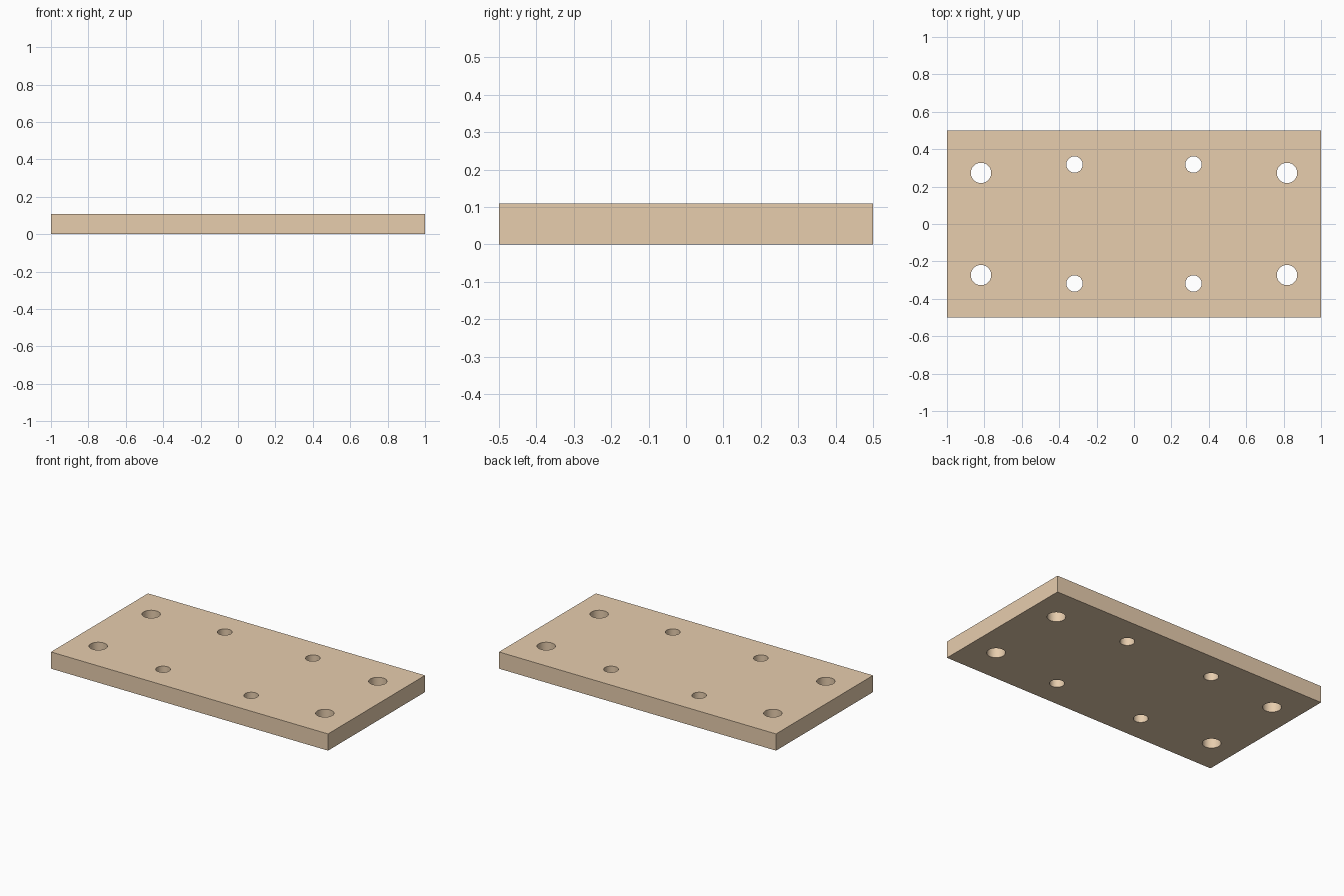
import bpy, bmesh
from math import radians
from mathutils import Matrix

if "Cube" in bpy.data.objects:
    bpy.data.objects.remove(bpy.data.objects["Cube"])

LENGTH, WIDTH, THICK = 2.0, 1.0, 0.109
# x offset, y offset, radius of each mirrored set of four holes
HOLE_SETS = [(0.818, 0.273, 0.0545), (0.318, 0.318, 0.0435)]


def mesh_object(name, bm):
    mesh = bpy.data.meshes.new(name)
    bm.to_mesh(mesh)
    bm.free()
    obj = bpy.data.objects.new(name, mesh)
    bpy.context.collection.objects.link(obj)
    return obj


# Flat rectangular plate
bm = bmesh.new()
bmesh.ops.create_cube(bm, size=1, matrix=Matrix.Translation((0, 0, THICK / 2))
                      @ Matrix.Diagonal((LENGTH, WIDTH, THICK, 1)))
plate = mesh_object("mounting_plate", bm)

# All through-hole cutters, mirrored across both axes
bm = bmesh.new()
for x, y, r in HOLE_SETS:
    for sx in (-1, 1):
        for sy in (-1, 1):
            bmesh.ops.create_cone(bm, cap_ends=True, segments=64, radius1=r, radius2=r,
                                  depth=THICK * 3,
                                  matrix=Matrix.Translation((sx * x, sy * y, THICK / 2)))
cutter = mesh_object("hole_cutter", bm)
cutter.hide_render = True

# Drill the holes
drill = plate.modifiers.new("screw_holes", 'BOOLEAN')
drill.operation = 'DIFFERENCE'
drill.solver = 'EXACT'
drill.object = cutter
bpy.context.view_layer.objects.active = plate
plate.select_set(True)
bpy.ops.object.modifier_apply(modifier=drill.name)
bpy.data.objects.remove(cutter)
bpy.ops.object.shade_smooth_by_angle(angle=radians(30))

# Tan finish
tan = bpy.data.materials.new("tan")
tan.diffuse_color = (0.80, 0.61, 0.42, 1)
tan.use_nodes = True
tan.node_tree.nodes["Principled BSDF"].inputs["Base Color"].default_value = tan.diffuse_color
plate.data.materials.clear()
plate.data.materials.append(tan)
